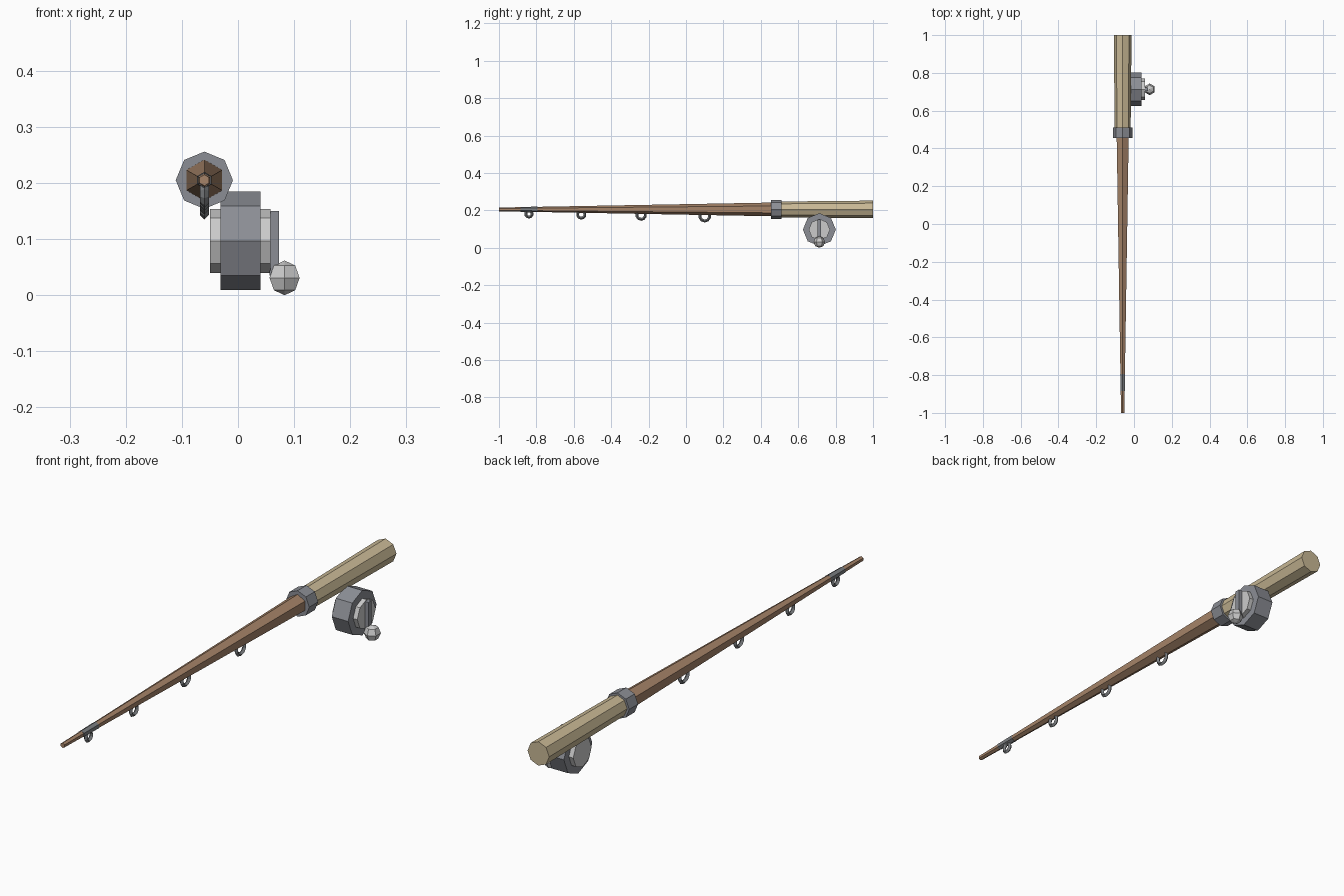
import bpy, math
from mathutils import Vector

if "Cube" in bpy.data.objects:
    bpy.data.objects.remove(bpy.data.objects["Cube"])

X, Y, Z = Vector((1, 0, 0)), Vector((0, 1, 0)), Vector((0, 0, 1))


def material(name, r, g, b):
    m = bpy.data.materials.new(name)
    m.diffuse_color = (r, g, b, 1)
    m.use_nodes = True
    m.node_tree.nodes["Principled BSDF"].inputs["Base Color"].default_value = m.diffuse_color
    return m


wood = material("brown_wood", 0.38, 0.23, 0.14)
cork = material("pale_cork", 0.58, 0.48, 0.30)
steel = material("grey_steel", 0.26, 0.27, 0.30)
dark = material("dark_steel", 0.20, 0.21, 0.22)
silver = material("silver", 0.60, 0.61, 0.63)


def finish(name, verts, faces, mat):
    me = bpy.data.meshes.new(name)
    me.from_pydata(verts, [], faces)
    me.update()
    me.materials.append(mat)
    ob = bpy.data.objects.new(name, me)
    bpy.context.collection.objects.link(ob)
    bpy.context.view_layer.objects.active = ob
    ob.select_set(True)
    bpy.ops.object.mode_set(mode='EDIT')
    bpy.ops.mesh.select_all(action='SELECT')
    bpy.ops.mesh.remove_doubles(threshold=1e-5)
    bpy.ops.mesh.normals_make_consistent(inside=False)
    bpy.ops.object.mode_set(mode='OBJECT')
    ob.select_set(False)
    return ob


def lathe(name, centre, axis, u, profile, sides, mat, ring=False):
    """Spin (radius, offset) points about an axis, first corner toward u."""
    v = axis.cross(u)
    c = Vector(centre)
    verts, faces = [], []
    for r, t in profile:
        for i in range(sides):
            a = math.tau * i / sides
            verts.append(c + axis * t + (u * math.cos(a) + v * math.sin(a)) * r)
    n = len(profile)
    for k in range(n if ring else n - 1):
        p, q = k * sides, (k + 1) % n * sides
        for i in range(sides):
            j = (i + 1) % sides
            faces.append((p + i, p + j, q + j, q + i))
    if not ring:
        for k in (0, n - 1):
            if profile[k][0] > 1e-4:
                faces.append(tuple(k * sides + i for i in range(sides)))
    return finish(name, verts, faces, mat)


RX, RZ = -0.06, 0.205

# Tapered rod, grip and the collar between them
lathe("rod_blank", (RX, 0, RZ), Y, Z, [(0.01, -1), (0.037, 0.48)], 6, wood)
lathe("grip", (RX, 0, RZ), Y, Z, [(0.042, 0.48), (0.047, 1)], 8, cork)
lathe("collar", (RX, 0, RZ), Y, Z, [(0.051, 0.455), (0.051, 0.51)], 8, steel)

# Line guides under the rod
for n, (y, z, r) in enumerate([(-0.84, 0.181, 0.025), (-0.56, 0.178, 0.028),
                               (-0.24, 0.175, 0.031), (0.10, 0.169, 0.034)]):
    tube = 0.008
    lathe(f"line_guide_{n + 1}", (RX, y, z), X, Z,
          [(r, 0), (r - tube, tube), (r - 2 * tube, 0), (r - tube, -tube)],
          10, dark, ring=True)
lathe("tip_guide_wrap", (RX, 0, RZ), Y, Z, [(0.0133, -0.885), (0.0148, -0.795)], 6, dark)

# Reel: wide drum with a narrower spool through it
RY, DZ = 0.713, 0.097
lathe("reel_drum", (0, RY, DZ), X, Z, [(0.088, -0.031), (0.088, 0.04)], 8, steel)
lathe("reel_spool", (0, RY, DZ), X, Z, [(0.057, -0.05), (0.057, 0.058)], 8, silver)

# Crank arm
bpy.ops.mesh.primitive_cube_add(size=1, location=(0.065, RY, 0.093))
arm = bpy.context.object
arm.name = "crank_arm"
arm.scale = (0.017, 0.02, 0.115)
arm.data.materials.append(steel)
arm.select_set(False)

# Crank knob: six-sided ball
R = 0.031
lathe("crank_knob", (0.083, RY, R), Z, Y,
      [(R * math.sin(math.pi * k / 4), -R * math.cos(math.pi * k / 4)) for k in range(5)],
      6, silver)
